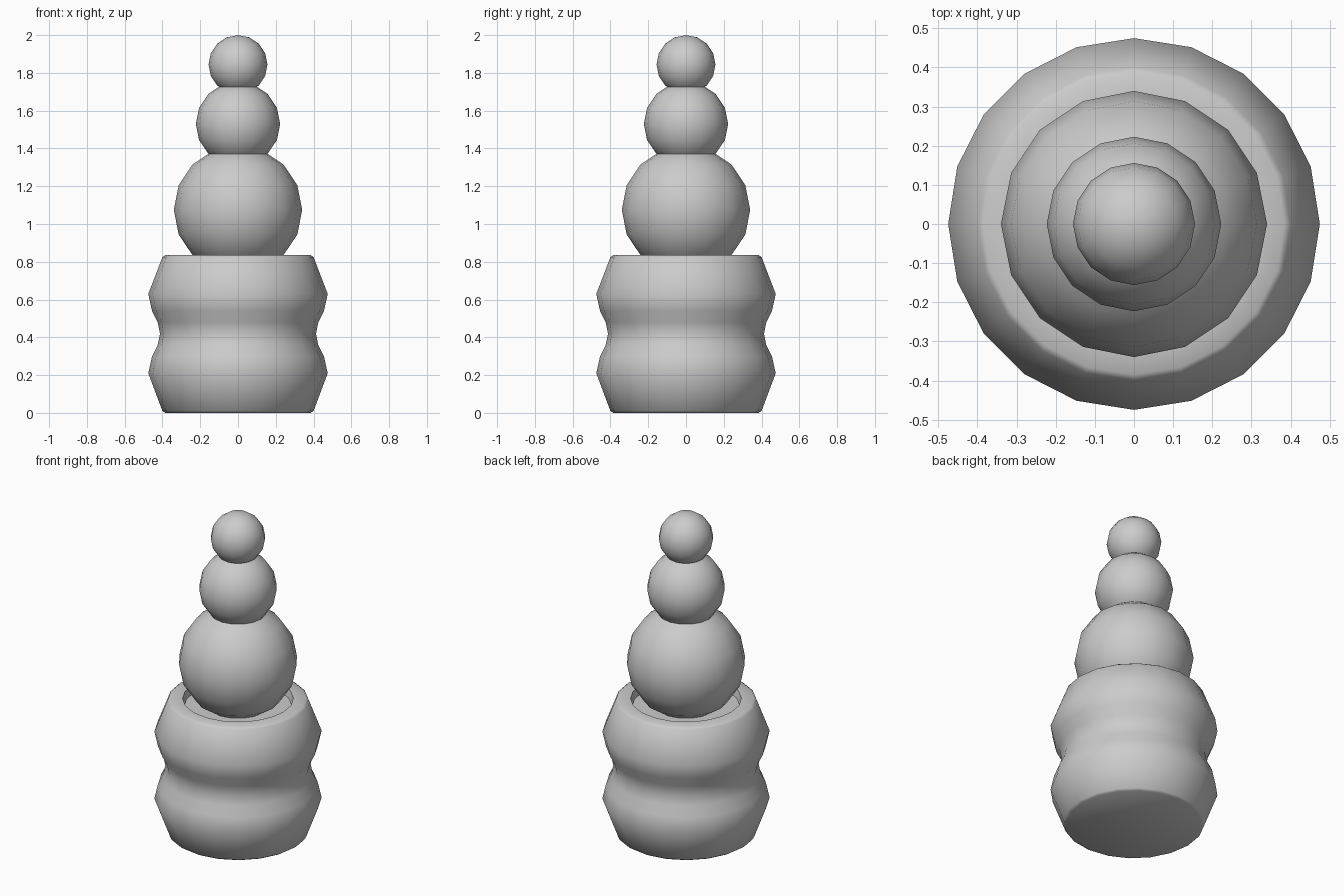
import bpy
import math

cube = bpy.data.objects.get("Cube")
if cube:
    bpy.data.objects.remove(cube, do_unlink=True)

grey = bpy.data.materials.new("plain grey")
grey.use_nodes = True
GREY = (0.6, 0.6, 0.6, 1)
grey.diffuse_color = GREY
grey.node_tree.nodes["Principled BSDF"].inputs["Base Color"].default_value = GREY


def finish(obj, name, angle):
    obj.name = name
    obj.data.materials.clear()
    obj.data.materials.append(grey)
    bpy.ops.object.select_all(action='DESELECT')
    obj.select_set(True)
    bpy.context.view_layer.objects.active = obj
    bpy.ops.object.shade_smooth_by_angle(angle=math.radians(angle))


def lathe(name, profile, sides):
    """Spin a (radius, height) profile round z and cap both ends."""
    verts = [(r * math.cos(math.tau * i / sides), r * math.sin(math.tau * i / sides), z)
             for r, z in profile for i in range(sides)]
    faces = []
    for k in range(len(profile) - 1):
        for i in range(sides):
            j = (i + 1) % sides
            a, b = k * sides, (k + 1) * sides
            faces.append((a + i, a + j, b + j, b + i))
    faces.append(tuple(reversed(range(sides))))
    faces.append(tuple(range(len(verts) - sides, len(verts))))
    mesh = bpy.data.meshes.new(name)
    mesh.from_pydata(verts, [], faces)
    obj = bpy.data.objects.new(name, mesh)
    bpy.context.collection.objects.link(obj)
    finish(obj, name, 50)


def ball(name, radius, height):
    bpy.ops.mesh.primitive_uv_sphere_add(segments=16, ring_count=8, radius=radius,
                                         location=(0, 0, height))
    finish(bpy.context.object, name, 60)


# Double-bulged pot with a shallow recess in its top
lathe("base_pot", [(0.385, 0), (0.40, 0.01), (0.475, 0.21), (0.455, 0.30),
                   (0.425, 0.36), (0.413, 0.42), (0.425, 0.48), (0.455, 0.54),
                   (0.475, 0.63), (0.40, 0.825), (0.385, 0.835),
                   (0.315, 0.835), (0.305, 0.79)], 20)

# Stack of three shrinking balls
ball("lower_ball", 0.34, 1.075)
ball("middle_ball", 0.223, 1.53)
ball("top_ball", 0.156, 1.844)
